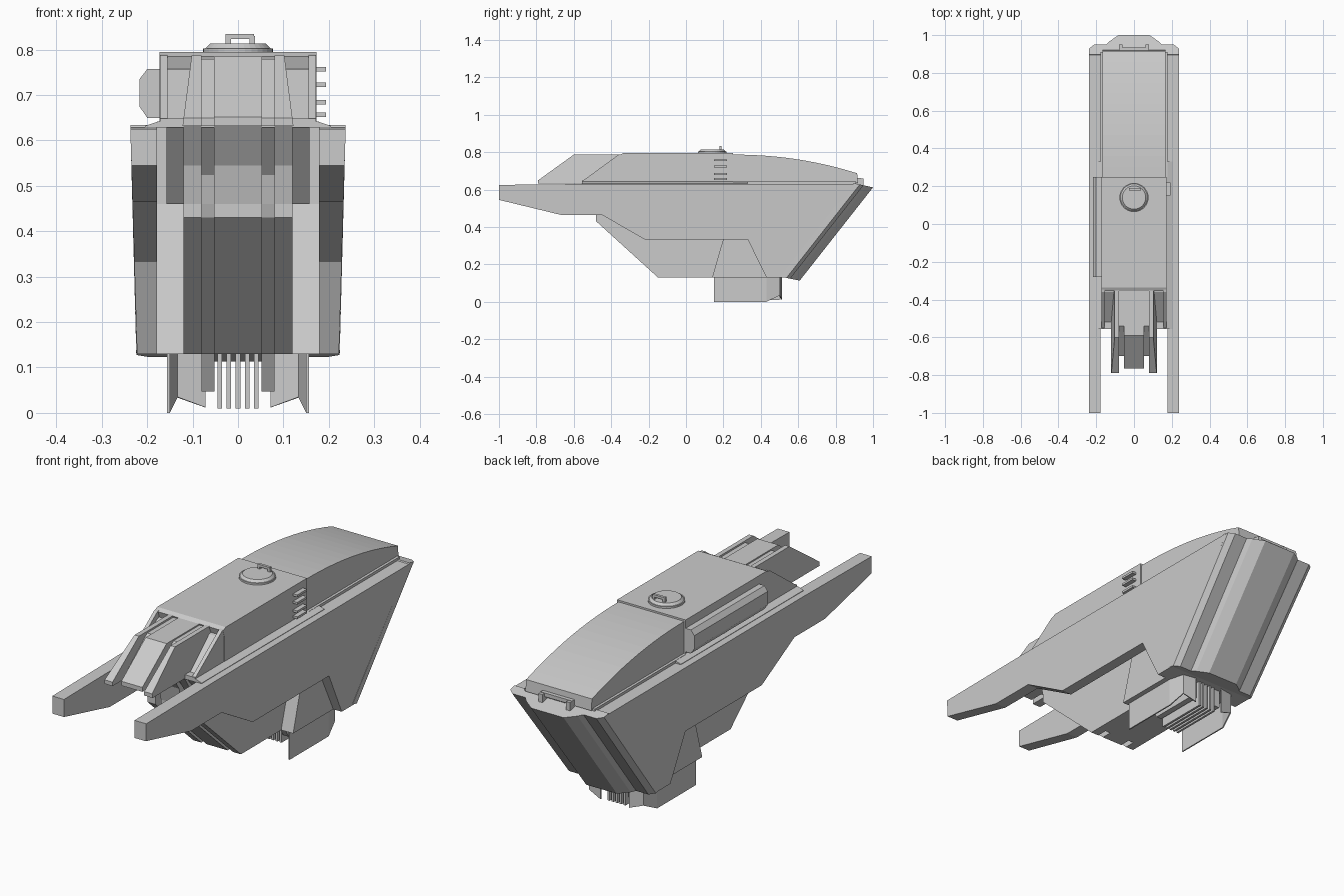
import bpy, bmesh, math

if "Cube" in bpy.data.objects:
    bpy.data.objects.remove(bpy.data.objects["Cube"])


def finish(name, bm):
    bmesh.ops.recalc_face_normals(bm, faces=bm.faces)
    me = bpy.data.meshes.new(name)
    bm.to_mesh(me)
    bm.free()
    ob = bpy.data.objects.new(name, me)
    bpy.context.collection.objects.link(ob)
    return ob


def mirror(ob):
    m = ob.modifiers.new("mirror", 'MIRROR')
    m.use_axis[0] = True
    return ob


def loft(name, rings):
    """Closed solid through rings of equal point count."""
    bm = bmesh.new()
    vs = [[bm.verts.new(p) for p in r] for r in rings]
    n = len(vs[0])
    for a, b in zip(vs, vs[1:]):
        for i in range(n):
            j = (i + 1) % n
            bm.faces.new((a[i], a[j], b[j], b[i]))
    bm.faces.new(vs[0])
    bm.faces.new(vs[-1])
    return finish(name, bm)


def slab(name, prof, x0, x1, taper=0.0, zref=0.0):
    """Side profile (y, z) extruded across x; outer side leans by taper."""
    return loft(name, [[(x0, y, z) for y, z in prof],
                       [(x1 + taper * (z - zref), y, z) for y, z in prof]])


def box(name, x0, x1, y0, y1, z0, z1):
    return slab(name, [(y0, z0), (y1, z0), (y1, z1), (y0, z1)], x0, x1)


# Side plates with forward prongs
side = [(-1, .625), (-1, .545), (-.67, .465), (-.45, .465), (-.22, .333), (.33, .333),
        (.43, .13), (.525, .13), (.915, .63), (-.5, .63)]
mirror(slab("side_plate", side, .178, .237, .03, .62))

# Central hull and rear wedge
hull = [(-.55, .635), (-.4, .46), (.235, .46), (.14, .13), (.525, .13), (.915, .635)]
slab("central_hull", hull, -.157, .157)
mirror(slab("hull_wedge", [(.235, .46), (.14, .13), (.525, .13), (.915, .63), (.235, .63)],
            .15, .18))

# Chin: raised panels with two recessed grooves
chin = [(-.56, .635), (-.5, .545), (-.48, .46), (-.48, .43), (-.15, .13), (.2, .13), (.2, .635)]
core = [(-.52, .635), (-.46, .545), (-.44, .46), (-.43, .43), (-.1, .13), (.2, .13), (.2, .635)]
slab("chin_panel", chin, -.053, .053)
mirror(slab("chin_side", chin, .08, .12))
slab("chin_core", core, -.1, .1)

# Nose: centre and side ribs over a recessed core
nose = [(-.33, .787), (-.6, .787), (-.79, .65), (-.79, .632), (-.33, .632)]
slab("nose_centre", [(-.33, .785), (-.59, .785), (-.765, .652), (-.765, .632), (-.33, .632)],
     -.053, .053)
mirror(slab("nose_side", nose, .08, .102, -.13, .787))
slab("nose_core", [(-.33, .779), (-.54, .779), (-.7, .65), (-.7, .632), (-.33, .632)], -.09, .09)

# Sloping cheeks beside the nose, frames around a lower panel
mirror(slab("cheek_panel", [(-.33, .76), (-.36, .755), (-.53, .635), (-.33, .635)], .1, .165))
cheek = [(-.34, .79), (-.36, .787), (-.555, .645), (-.555, .632), (-.34, .632)]
mirror(slab("cheek_frame", cheek, .155, .172))
mirror(box("cheek_sill", .1, .172, -.555, -.52, .632, .648))

# Upper cabin
slab("cabin", [(-.345, .755), (-.355, .785), (-.335, .795), (.25, .795), (.25, .632), (-.345, .632)],
     -.173, .173)
deck = [(.205, .628), (.205, .632), (.175, .642), (-.175, .642), (-.205, .632), (-.205, .628)]
loft("deck_flange", [[(x, y, z) for x, z in deck] for y in (-.555, .33)])

# Curved rear canopy
arc = [(.25 + .665 * t / 12, .787 - .1 * (t / 12) ** 2.1) for t in range(13)]
slab("rear_canopy", arc + [(.92, .635), (.25, .635)], -.166, .166)
mirror(box("canopy_rail", .16, .178, .25, .91, .63, .642))

# Faceted sloping tail
half = [(.237, -.02), (.237, .012), (.212, .032), (.147, .032), (.13, .05), (.082, .083)]
sect = half + [(-x, d) for x, d in reversed(half)]
loft("tail_slab", [[(x * .945, .525 + d, .13 - .2 * d) for x, d in sect],
                   [(x, .917 + d, .63 - .22 * d) for x, d in sect]])

# Tail bracket
mirror(box("bracket_post", .06, .08, .915, .95, .62, .66))
box("bracket_bar", -.08, .08, .915, .935, .645, .662)

# Roof hatch and antenna
bm = bmesh.new()
for r1, r2, z, h in ((.077, .077, .797, .012), (.072, .062, .808, .01)):
    res = bmesh.ops.create_cone(bm, cap_ends=True, segments=32, radius1=r1, radius2=r2, depth=h)
    bmesh.ops.translate(bm, verts=res["verts"], vec=(0, .14, z))
finish("roof_hatch", bm)
box("antenna_bar", -.027, .035, .178, .19, .823, .834)
box("antenna_post_left", -.027, -.015, .178, .19, .805, .83)
box("antenna_post_right", .025, .037, .178, .19, .805, .83)

# Side vents on the right, long pod on the left
for z in (.657, .684, .723, .757):
    box("side_vent", .165, .194, .15, .22, z - .005, z + .005)
pod = [(-.17, .65), (-.2, .65), (-.217, .675), (-.217, .735), (-.2, .757), (-.17, .757)]
loft("side_pod", [[(x, y, z) for x, z in pod] for y in (-.28, .25)])

# Belly skirts curling in at the back, thin sheet
bm = bmesh.new()
pts = [(.153, .15, 0), (.153, .43, 0), (.135, .5, .035), (.072, .51, .012)]
low = [bm.verts.new(p) for p in pts]
top = [bm.verts.new((x, y, .135)) for x, y, z in pts]
for i in range(3):
    bm.faces.new((low[i], low[i + 1], top[i + 1], top[i]))
skirt = finish("belly_skirt", bm)
s = skirt.modifiers.new("thickness", 'SOLIDIFY')
s.thickness = .006
s.offset = 0
mirror(skirt)

# Belly vent slats and mount
for i in range(-2, 3):
    box("belly_slat", i * .02 - .005, i * .02 + .005, .25, .5, .01, .135)
mirror(slab("belly_slat_outer", [(.2, .13), (.25, .047), (.49, .047), (.49, .13)], .052, .08))
